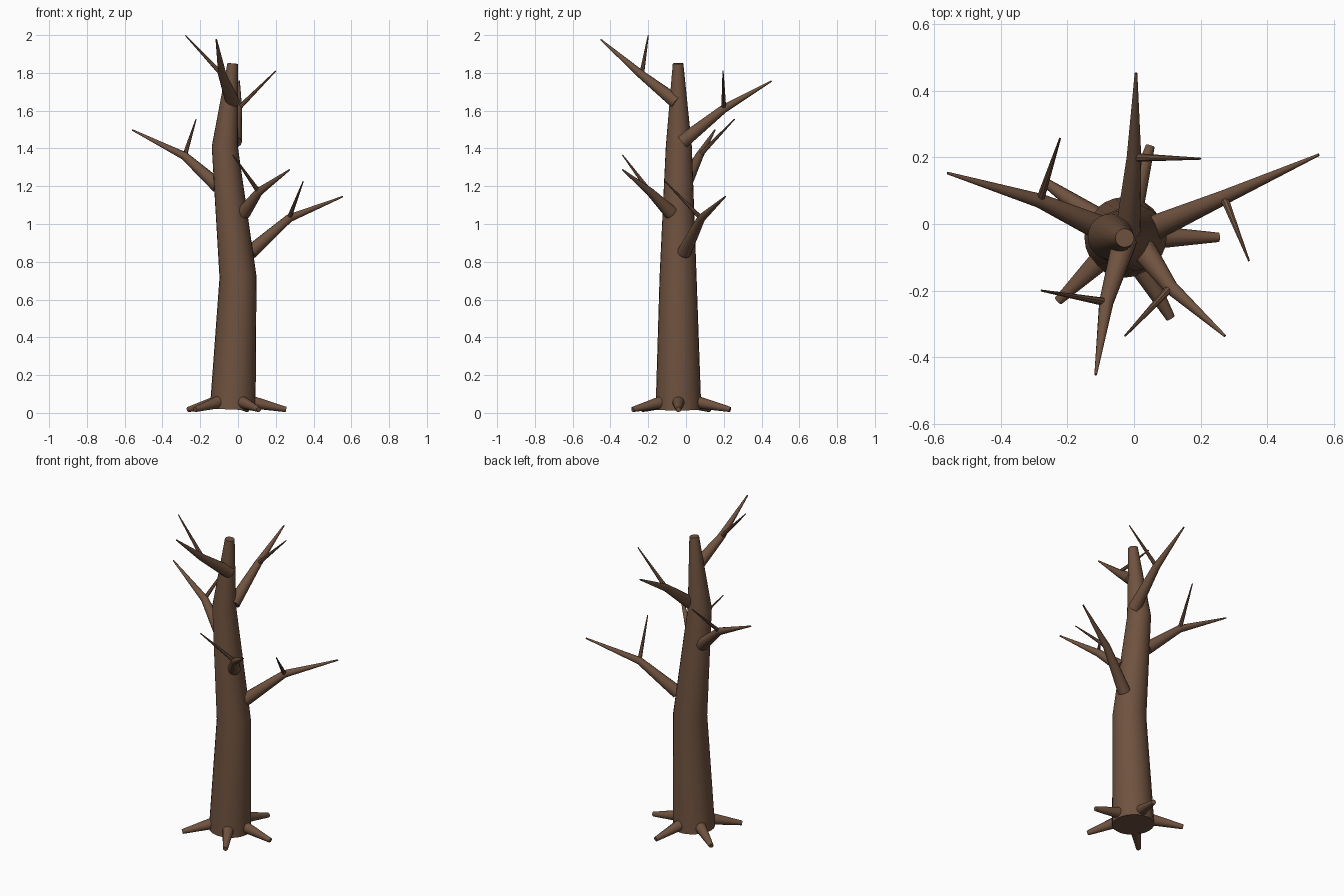
import bpy, bmesh, math
from mathutils import Vector

if "Cube" in bpy.data.objects:
    bpy.data.objects.remove(bpy.data.objects["Cube"])

bark = bpy.data.materials.new("bark")
bark.diffuse_color = (0.16, 0.085, 0.05, 1)
bark.use_nodes = True
bark.node_tree.nodes["Principled BSDF"].inputs["Base Color"].default_value = bark.diffuse_color


def tube(name, points, radii, sides=16):
    """Capped tapered tube through the points, rings square to the path."""
    pts = [Vector(p) for p in points]
    bm = bmesh.new()
    rings = []
    for i, (p, r) in enumerate(zip(pts, radii)):
        d = Vector()
        if i > 0:
            d += (p - pts[i - 1]).normalized()
        if i < len(pts) - 1:
            d += (pts[i + 1] - p).normalized()
        d.normalize()
        rot = Vector((0, 0, 1)).rotation_difference(d)
        rings.append([bm.verts.new(p + rot @ Vector((r * math.cos(a), r * math.sin(a), 0)))
                      for a in (2 * math.pi * k / sides for k in range(sides))])
    for a, b in zip(rings, rings[1:]):
        for k in range(sides):
            n = (k + 1) % sides
            bm.faces.new((a[k], a[n], b[n], b[k]))
    bm.faces.new(rings[0][::-1])
    bm.faces.new(rings[-1])
    bmesh.ops.recalc_face_normals(bm, faces=bm.faces)
    me = bpy.data.meshes.new(name)
    bm.to_mesh(me)
    bm.free()
    ob = bpy.data.objects.new(name, me)
    bpy.context.collection.objects.link(ob)
    me.materials.append(bark)
    bpy.ops.object.select_all(action='DESELECT')
    ob.select_set(True)
    bpy.context.view_layer.objects.active = ob
    bpy.ops.object.shade_smooth_by_angle(angle=math.radians(40))
    return ob


# Crooked trunk
tube("trunk",
     [(-0.028, -0.04, 0.018), (0.0, -0.042, 0.72), (-0.07, -0.038, 1.41), (-0.028, -0.042, 1.85)],
     [0.121, 0.098, 0.069, 0.028], 24)

# Spreading roots
for i, (deg, reach) in enumerate([(0, 0.285), (74, 0.285), (145, 0.285), (224, 0.275), (300, 0.28)]):
    c, s = math.cos(math.radians(deg)), math.sin(math.radians(deg))
    tube(f"root_{i + 1}",
         [(-0.03 + 0.08 * c, -0.04 + 0.08 * s, 0.062), (-0.03 + reach * c, -0.04 + reach * s, 0.018)],
         [0.036, 0.014], 12)

# Branches: base, bend, tip, and the tip of the twig that leaves the bend
branches = [
    [(0.065, -0.01, 0.85), (0.27, 0.08, 1.03), (0.555, 0.208, 1.145), (0.345, -0.11, 1.225)],
    [(-0.105, -0.01, 1.2), (-0.283, 0.07, 1.36), (-0.56, 0.153, 1.498), (-0.222, 0.257, 1.555)],
    [(0.03, -0.08, 1.06), (0.11, -0.19, 1.17), (0.273, -0.336, 1.287), (-0.027, -0.336, 1.365)],
    [(-0.018, -0.02, 1.435), (0.0, 0.2, 1.61), (0.006, 0.453, 1.757), (0.2, 0.196, 1.81)],
    [(-0.028, -0.05, 1.645), (-0.083, -0.235, 1.79), (-0.115, -0.452, 1.977), (-0.278, -0.2, 1.998)],
]
for i, (base, bend, tip, twig) in enumerate(branches):
    tube(f"branch_{i + 1}", [base, bend, tip], [0.038, 0.022, 0.004], 12)
    tube(f"twig_{i + 1}", [bend, twig], [0.013, 0.003], 8)
